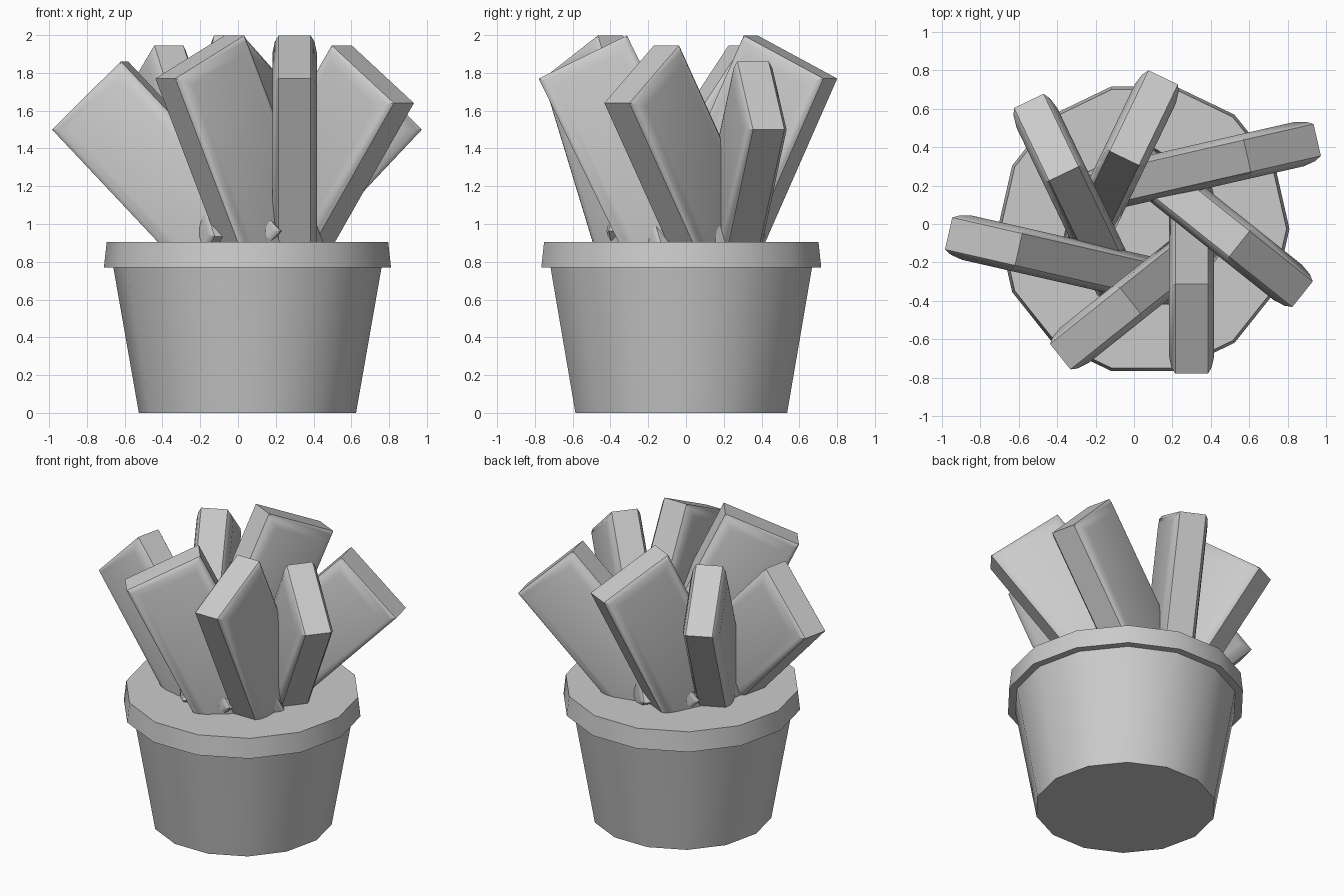
import bpy, bmesh, math
from mathutils import Vector

if "Cube" in bpy.data.objects:
    bpy.data.objects.remove(bpy.data.objects["Cube"])

CENTRE = Vector((0.05, -0.025, 0))

clay = bpy.data.materials.new("light grey")
clay.use_nodes = True
clay.diffuse_color = (0.6, 0.6, 0.6, 1)
clay.node_tree.nodes["Principled BSDF"].inputs["Base Color"].default_value = clay.diffuse_color


def loft(name, rings):
    """Join equal rings of points into a closed, smooth-sided solid."""
    bm = bmesh.new()
    loops = [[bm.verts.new(p) for p in ring] for ring in rings]
    n = len(loops[0])
    for low, high in zip(loops, loops[1:]):
        for i in range(n):
            j = (i + 1) % n
            bm.faces.new((low[i], low[j], high[j], high[i]))
    bm.faces.new(loops[0])
    bm.faces.new(loops[-1])
    bmesh.ops.recalc_face_normals(bm, faces=bm.faces)
    mesh = bpy.data.meshes.new(name)
    bm.to_mesh(mesh)
    bm.free()
    mesh.materials.append(clay)
    obj = bpy.data.objects.new(name, mesh)
    bpy.context.collection.objects.link(obj)
    bpy.ops.object.select_all(action='DESELECT')
    obj.select_set(True)
    bpy.context.view_layer.objects.active = obj
    bpy.ops.object.shade_smooth_by_angle(angle=math.radians(35))
    return obj


def ring(radius, z, sides=14):
    return [CENTRE + Vector((radius * math.cos(a), radius * math.sin(a), z))
            for a in (math.tau * i / sides for i in range(sides))]


# Tapered pot with an overhanging rim, filled level to the top
loft("pot", [ring(0.575, 0), ring(0.71, 0.77), ring(0.76, 0.77), ring(0.745, 0.905)])


def slab(name, heading, tip_r, tip_z, tilt, width=0.52, length=1.25, offset=0.25):
    """Flat bar leaning outwards; the tip is its outer upper corner."""
    out = Vector((math.cos(heading), math.sin(heading), 0))
    side = Vector((-out.y, out.x, 0))
    up = out * math.sin(tilt) + Vector((0, 0, math.cos(tilt)))
    inward = -out * math.cos(tilt) + Vector((0, 0, math.sin(tilt)))
    tip = CENTRE + out * tip_r + side * offset + Vector((0, 0, tip_z))
    # Rounded thickness: narrow edge strip, then softened towards the broad face
    half = [(0.085, 0), (0.105, 0.025), (0.118, 0.07)]
    steps = [(-t, e) for t, e in reversed(half)] + half
    rings = []
    for t, e in steps:
        corners = [(e, e), (width - e, e), (width - e, length - e), (e, length - e)]
        rings.append([tip + side * t + inward * a - up * b for a, b in corners])
    loft(name, rings)


# Seven bars in a swirl, cycling through three leans
leans = [(0.755, 1.77, 26), (0.86, 1.64, 36), (0.985, 1.5, 44)]
for k in range(7):
    r, z, tilt = leans[k % 3]
    slab(f"bar_{k + 1}", -math.pi / 2 + math.tau * k / 7, r, z, math.radians(tilt))
